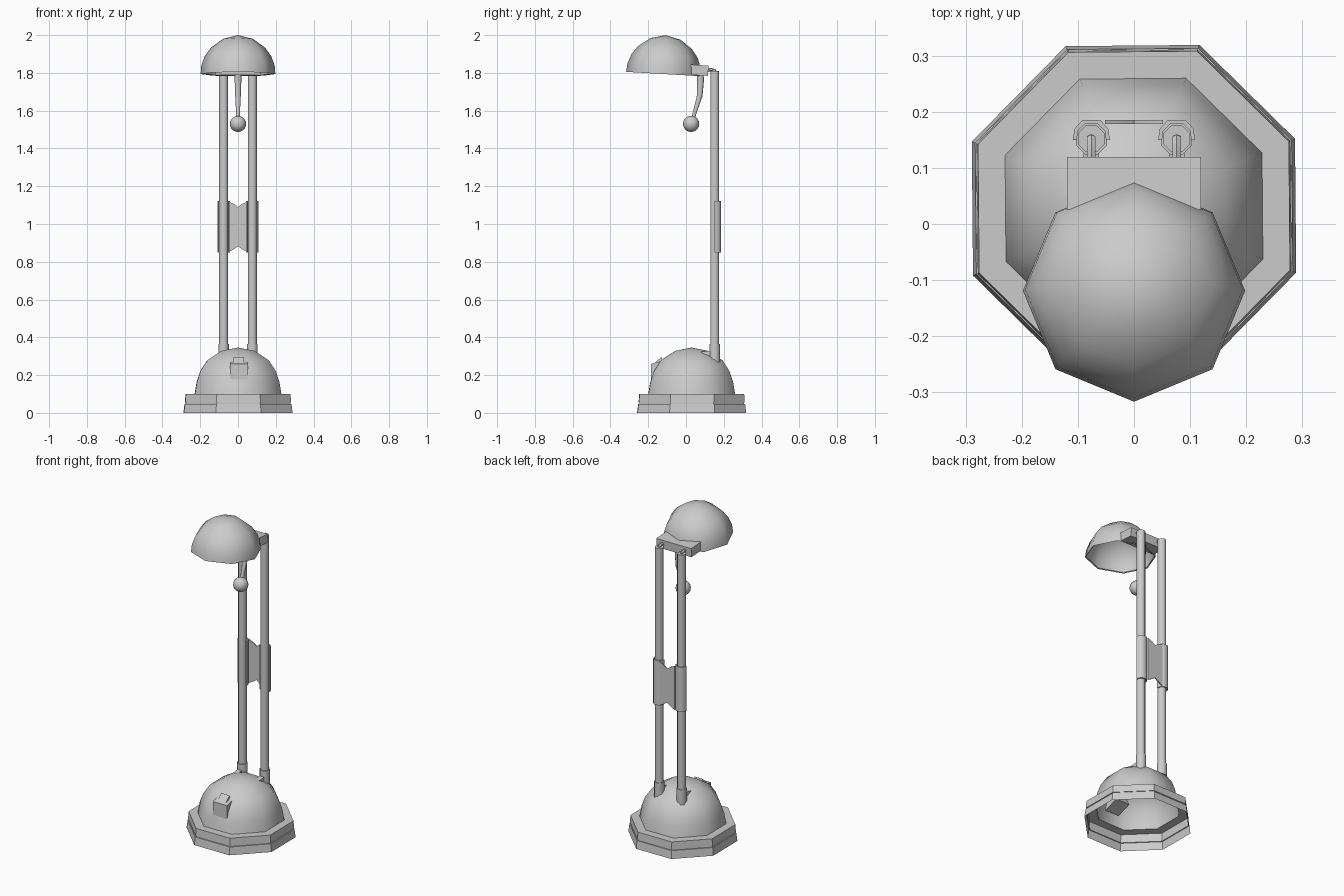
import bpy, bmesh
from math import sin, cos, pi, radians
from mathutils import Vector, Matrix

if "Cube" in bpy.data.objects:
    bpy.data.objects.remove(bpy.data.objects["Cube"])


def finish(name, bm, angle=30):
    bmesh.ops.remove_doubles(bm, verts=bm.verts, dist=1e-5)
    bmesh.ops.recalc_face_normals(bm, faces=bm.faces)
    me = bpy.data.meshes.new(name)
    bm.to_mesh(me)
    bm.free()
    for p in me.polygons:
        p.use_smooth = True
    me.set_sharp_from_angle(angle=radians(angle))
    ob = bpy.data.objects.new(name, me)
    bpy.context.collection.objects.link(ob)
    return ob


def skin(bm, rings):
    for a, b in zip(rings, rings[1:]):
        n = len(a)
        for i in range(n):
            j = (i + 1) % n
            bm.faces.new((a[i], a[j], b[j], b[i]))


def lathe(name, profile, centre, turn=0.0, tilt=0.0, n=8, angle=30):
    """Open shell of revolution; a zero radius collapses to an apex."""
    bm = bmesh.new()
    rings = [[bm.verts.new((r * cos(turn + 2 * pi * i / n), r * sin(turn + 2 * pi * i / n), z))
              for i in range(n)] for r, z in profile]
    skin(bm, rings)
    bm.transform(Matrix.Translation(centre) @ Matrix.Rotation(tilt, 4, 'X'))
    return finish(name, bm, angle)


def tube(name, path, n=8):
    """Capped tube in a plane of constant x: path of (x, y, z, radius)."""
    bm = bmesh.new()
    pts = [Vector(p[:3]) for p in path]
    rings = []
    for k, p in enumerate(pts):
        d = (pts[min(k + 1, len(pts) - 1)] - pts[max(k - 1, 0)]).normalized()
        u = Vector((1, 0, 0))
        v = d.cross(u)
        r = path[k][3]
        rings.append([bm.verts.new(p + r * (u * cos(2 * pi * (i + .5) / n) + v * sin(2 * pi * (i + .5) / n)))
                      for i in range(n)])
    skin(bm, rings)
    bm.faces.new(rings[0])
    bm.faces.new(rings[-1])
    return finish(name, bm, 50)


def prism(name, pts, depth, angle=30):
    """Extrude a 3D polygon along a vector."""
    bm = bmesh.new()
    f = bm.faces.new([bm.verts.new(p) for p in pts])
    g = bmesh.ops.extrude_face_region(bm, geom=[f], use_keep_orig=True)
    bmesh.ops.translate(bm, vec=depth, verts=[v for v in g['geom'] if isinstance(v, bmesh.types.BMVert)])
    return finish(name, bm, angle)


def side_prism(name, yz, x, half):
    return prism(name, [(x - half, y, z) for y, z in yz], (2 * half, 0, 0))


# Octagonal base, given by flat-to-centre distances
K = 1 / cos(pi / 8)
TURN = pi / 8 + radians(0.5)
BASE = (0, 0.03, 0)
lathe("base_ring", [(r * K, z) for r, z in
      [(.288, 0), (.282, .048), (.276, .048), (.276, .055), (.28, .055), (.277, .1), (.225, .1)]], BASE, TURN)
lathe("base_dome", [(r * K, z) for r, z in
      [(.229, .1), (.218, .165), (.2, .22), (.163, .278), (.088, .328), (0, .346)]], BASE, TURN, angle=50)

# Switch on the front of the dome
side_prism("switch_box", [(-.184, .168), (-.184, .26), (-.13, .274), (-.09, .2)], .006, .048)
side_prism("switch_rocker", [(-.168, .262), (-.13, .297), (-.122, .262)], .005, .028)

# Two poles with sockets, fins, clips and hinge pegs
PX, PY = .076, .152
for side, s in (("left", -1), ("right", 1)):
    x = s * PX
    tube(side + "_pole", [(x, PY, .29, .0255), (x, PY, 1.81, .0255)])
    tube(side + "_socket", [(x, PY, .262, .03), (x, PY, .365, .03)])
    side_prism(side + "_socket_fin", [(.075, .323), (.14, .33), (.14, .285)], x, .014)
    tube(side + "_hinge_peg", [(x, PY, 1.795, .009), (x, PY, 1.812, .009),
                               (x, .135, 1.818, .009), (x, .1, 1.812, .009)], 6)
    # half-round clip behind the pole
    outer = [(-.033, .15), (-.03, .17), (-.016, .185), (.016, .185), (.03, .17), (.033, .15)]
    inner = [(.026, .15), (.024, .166), (.012, .178), (-.012, .178), (-.024, .166), (-.026, .15)]
    prism(side + "_clip", [(x + a, b, .848) for a, b in outer + inner], (0, 0, .275), 50)

# Web between the clips, notched top and bottom
w = .052
prism("clip_web", [(-w, .178, .85), (-.02, .178, .868), (0, .178, .882), (.02, .178, .868), (w, .178, .85),
                   (w, .178, 1.12), (.02, .178, 1.105), (0, .178, 1.09), (-.02, .178, 1.105), (-w, .178, 1.12)],
      (0, .007, 0))

# Lamp head: hinge block and tilted shade
side_prism("hinge_block", [(.026, 1.79), (.026, 1.844), (.119, 1.838), (.116, 1.784)], 0, .119)
lathe("shade", [(.192, .004), (.198, 0), (.194, .045), (.176, .095), (.143, .14), (.08, .186), (0, .206)],
      (0, -.119, 1.794), pi / 2, radians(-3.3), angle=50)

# Aiming handle with ball grip
tube("handle_rod", [(0, .075, 1.8, .02), (0, .077, 1.755, .019), (0, .073, 1.68, .016),
                    (0, .046, 1.59, .011), (0, .033, 1.54, .011)])
bm = bmesh.new()
bmesh.ops.create_uvsphere(bm, u_segments=16, v_segments=10, radius=.043,
                          matrix=Matrix.Translation((0, .027, 1.53)))
finish("handle_ball", bm, 50)
